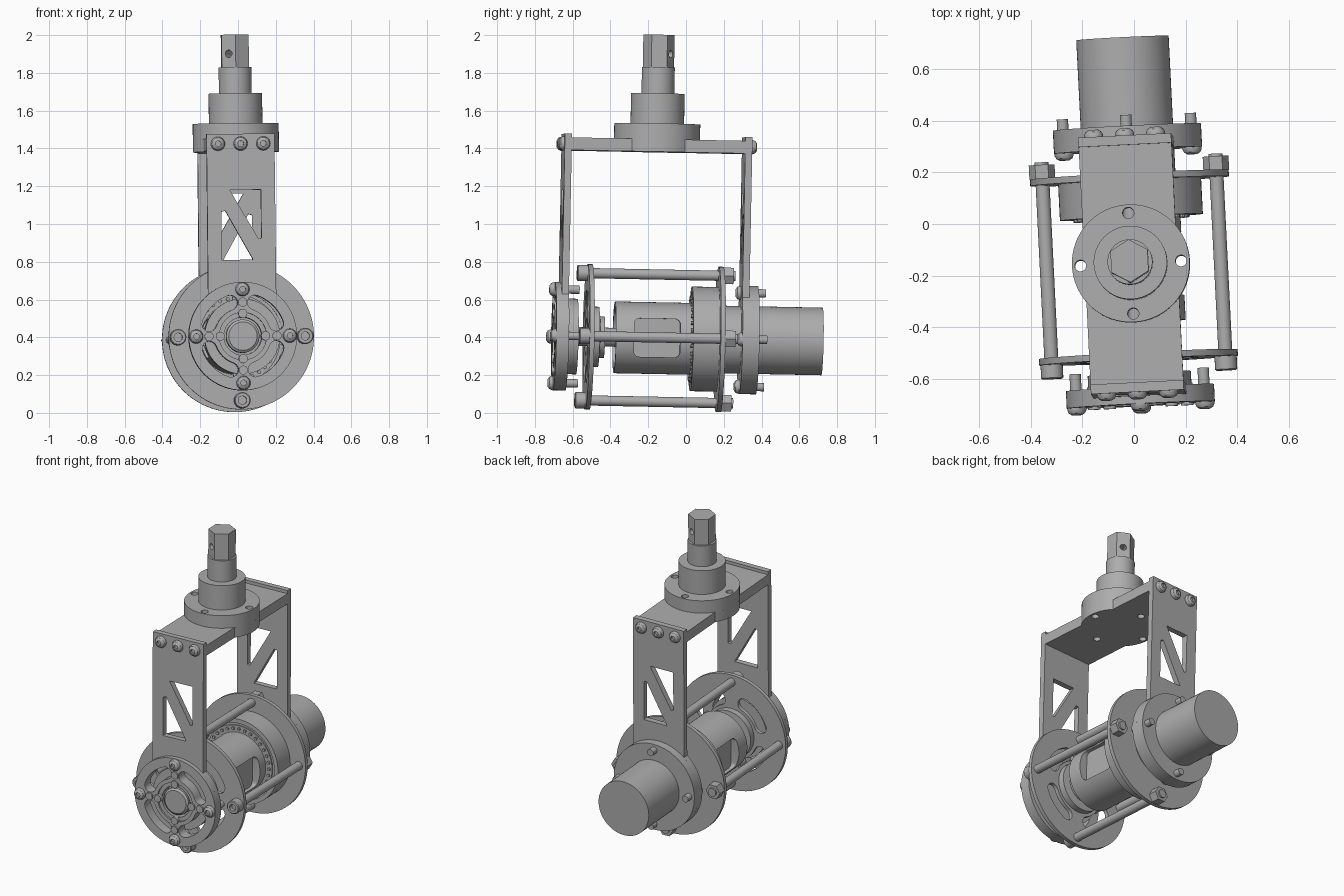
import bpy, bmesh, math
from mathutils import Matrix, Vector

cube = bpy.data.objects.get("Cube")
if cube:
    bpy.data.objects.remove(cube, do_unlink=True)

metal = bpy.data.materials.new("grey_metal")
GREY = (0.42, 0.42, 0.42, 1)
metal.use_nodes = True
metal.diffuse_color = GREY
metal.node_tree.nodes["Principled BSDF"].inputs["Base Color"].default_value = GREY

# The assembly leans slightly; parts are made upright around the drum axis
PLACE = (Matrix.Translation((0, -0.174, 0.396)) @ Matrix.Rotation(0.05, 4, 'Z')
         @ Matrix.Rotation(-0.02, 4, 'X') @ Matrix.Rotation(-0.01, 4, 'Y'))
AXES = {'X': lambda u, v, w: (w, u, v), 'Y': lambda u, v, w: (u, w, v),
        'Z': lambda u, v, w: (u, v, w), 'BACK': lambda u, v, w: (-u, -w, v)}
parts = []


def finish(name, bm, axis, at=(0, 0)):
    for v in bm.verts:
        v.co = PLACE @ Vector(AXES[axis](v.co.x + at[0], v.co.y + at[1], v.co.z))
    bmesh.ops.remove_doubles(bm, verts=bm.verts, dist=1e-5)
    bmesh.ops.recalc_face_normals(bm, faces=bm.faces)
    mesh = bpy.data.meshes.new(name)
    bm.to_mesh(mesh)
    bm.free()
    mesh.materials.append(metal)
    ob = bpy.data.objects.new(name, mesh)
    bpy.context.collection.objects.link(ob)
    parts.append(ob)
    return ob


def slab(name, loops, w0, w1, axis='Y', at=(0, 0)):
    """Flat outline with holes, extruded from w0 to w1."""
    cu = bpy.data.curves.new("outline", 'CURVE')
    cu.dimensions = '2D'
    cu.fill_mode = 'BOTH'
    cu.extrude = abs(w1 - w0) / 2
    for pts in loops:
        sp = cu.splines.new('POLY')
        sp.points.add(len(pts) - 1)
        for p, (u, v) in zip(sp.points, pts):
            p.co = (u, v, 0, 1)
        sp.use_cyclic_u = True
    tmp = bpy.data.objects.new("outline", cu)
    mesh = bpy.data.meshes.new_from_object(tmp)
    bm = bmesh.new()
    bm.from_mesh(mesh)
    bmesh.ops.translate(bm, verts=bm.verts, vec=(0, 0, (w0 + w1) / 2))
    bpy.data.objects.remove(tmp)
    bpy.data.curves.remove(cu)
    bpy.data.meshes.remove(mesh)
    return finish(name, bm, axis, at)


def lathe(name, profile, axis='Y', at=(0, 0), steps=48):
    """Turned part from (radius, depth) points."""
    bm = bmesh.new()
    vs = [bm.verts.new((r, 0, d)) for r, d in profile]
    es = [bm.edges.new(pair) for pair in zip(vs, vs[1:])]
    bmesh.ops.spin(bm, geom=vs + es, cent=(0, 0, 0), axis=(0, 0, 1),
                   angle=math.tau, steps=steps)
    bmesh.ops.remove_doubles(bm, verts=bm.verts, dist=1e-5)
    bmesh.ops.dissolve_degenerate(bm, edges=bm.edges, dist=1e-6)
    return finish(name, bm, axis, at)


def rod(name, r, w0, w1, axis='Y', at=(0, 0), steps=24):
    return lathe(name, [(0, w0), (r, w0), (r, w1), (0, w1)], axis, at, steps)


def arc(r, a0, a1, n=16, c=(0, 0)):
    angs = [math.radians(a0 + (a1 - a0) * i / n) for i in range(n + 1)]
    return [(c[0] + r * math.cos(a), c[1] + r * math.sin(a)) for a in angs]


def circle(r, n=64, c=(0, 0)):
    return arc(r, 0, 360 - 360 / n, n - 1, c)


def slots(r0, r1, half):
    """Four curved slots between the ribs, with rounded ends."""
    mid, cap = (r0 + r1) / 2, (r1 - r0) / 2
    out = []
    for m in (45, 135, 225, 315):
        a, b = m - half, m + half
        ends = [(mid * math.cos(math.radians(t)), mid * math.sin(math.radians(t))) for t in (a, b)]
        out.append(arc(r1, a, b) + arc(cap, b, b + 180, 8, ends[1])[1:-1]
                   + arc(r0, b, a) + arc(cap, a + 180, a + 360, 8, ends[0])[1:-1])
    return out


def ring(r):
    return [(r, 0), (0, r), (-r, 0), (0, -r)]


def cut(ob, cutter):
    mod = ob.modifiers.new("cut", 'BOOLEAN')
    mod.object = cutter
    mod.solver = 'EXACT'
    bpy.context.view_layer.objects.active = ob
    bpy.ops.object.modifier_apply(modifier="cut")
    parts.remove(cutter)
    bpy.data.objects.remove(cutter)


def screw_head(name, w, way, axis, at, r=0.037):
    """Button head with a socket, growing from w."""
    prof = [(0, 0), (r, 0), (r, .008), (r * .85, .02), (r * .5, .028),
            (r * .4, .028), (r * .4, .014), (0, .014)]
    lathe(name, [(a, w + way * d) for a, d in prof], axis, at, 24)


# Crossbar with a round middle, and the drive stack above it
bolt_holes = [circle(0.022, 20, c) for c in ring(0.195)]
bar = ([(-.18, -.46), (.18, -.46)] + arc(.228, -38, 38)
       + [(.18, .46), (-.18, .46)] + arc(.228, 142, 218))
slab("crossbar", [bar] + bolt_holes, 0.985, 1.052, 'Z')
slab("top_flange", [circle(.228)] + bolt_holes, 1.052, 1.135, 'Z')
lathe("top_boss", [(0, 1.13), (.142, 1.13), (.142, 1.295), (.087, 1.295),
                   (.087, 1.434), (0, 1.434)], 'Z')
hexagon = slab("hex_shaft", [arc(.083, 30, 330, 5)], 1.434, 1.606, 'Z')
pin = rod("pin_cutter", 0.02, -0.2, 0.2, 'Y', (0, 1.505))
middle = PLACE @ Matrix.Rotation(math.radians(-30), 4, 'Z') @ PLACE.inverted()
pin.data.transform(middle)
cut(hexagon, pin)

# Legs: strap running into a round foot, with two triangular windows
leg = [(.18, 1.072), (-.18, 1.072)] + arc(.287, 129, 411, 60)
low_window = [(-.105, .405), (.06, .405), (-.085, .665), (-.105, .66)]
high_window = [(.105, .775), (-.06, .775), (.09, .515), (.105, .52)]
for name, axis in (("front", 'Y'), ("back", 'BACK')):
    holes = slots(.15, .228, 25) + [circle(.125)] if name == "front" else []
    slab(name + "_leg", [leg, low_window, high_window] + holes, -.497, -.46, axis)
    for i, u in enumerate((-.12, 0, .12)):
        screw_head(f"{name}_leg_screw_{i}", -.497, -1, axis, (u, 1.02))

# Front bearing group
slab("front_disc", [circle(.287), circle(.125)] + slots(.15, .228, 25), -.527, -.497)
slab("hub_ring", [circle(.125), circle(.1)], -.515, -.44)
lathe("hub_cap", [(0, -.522), (.075, -.522), (.088, -.512), (.088, -.44), (0, -.44)])
rod("bearing", .2, -.46, -.405, steps=64)
rod("center_shaft", .05, -.41, -.2)
lathe("inner_collar", [(0, -.335), (.16, -.335), (.16, -.29), (.11, -.285),
                       (.11, -.26), (0, -.26)])
for i, at in enumerate(ring(.248)):
    screw_head(f"front_disc_screw_{i}", -.527, -1, 'Y', at)
    rod(f"front_disc_stud_{i}", .022, -.527, -.395, at=at)
for r in (.18, .12):
    for i, at in enumerate(ring(r)):
        rod(f"dowel_{i}", .024, -.537, -.45, at=at, steps=16)

# Cage: two plates joined by four rods
slab("cage_front_plate", [circle(.385, 96), circle(.1)] + slots(.18, .265, 22), -.355, -.33)
slab("cage_back_plate", [circle(.385, 96), circle(.15)], .34, .365)
for i, at in enumerate(ring(.337)):
    rod(f"cage_rod_{i}", .027, -.36, .43, at=at)
    lathe(f"cage_rod_head_{i}", [(0, -.355), (.043, -.355), (.043, -.405), (.038, -.41),
                                 (.022, -.41), (.022, -.385), (0, -.385)], at=at, steps=24)
    slab(f"cage_nut_{i}", [circle(.05, 6)], .365, .42, at=at)

# Drum with side windows, gearbox and motor
drum = lathe("drum", [(0, -.19), (.16, -.19), (.165, -.206), (.19, -.206),
                      (.19, .21), (0, .21)], steps=64)
window = []
for cx, cy, a in ((.105, .072, 0), (-.08, .072, 90), (-.08, -.072, 180), (.105, -.072, 270)):
    window += arc(.03, a, a + 90, 6, (cx, cy))
for side in (1, -1):
    cut(drum, slab("window_cutter", [window], side * .135, side * .25, 'X'))
lathe("gearbox", [(0, .2), (.235, .2), (.235, .208), (.25, .208), (.25, .2),
                  (.277, .2), (.277, .345), (0, .345)], steps=64)
for i, (u, v) in enumerate(circle(.215, 32)):
    rod(f"gearbox_rivet_{i}", .01, .19, .205, at=(u, v), steps=8)
lathe("motor", [(0, .34), (.179, .34), (.179, .895), (0, .895)], steps=64)
lathe("motor_flange", [(0, .497), (.287, .497), (.287, .55), (.179, .55), (0, .55)], steps=64)
for i, at in enumerate(ring(.248)):
    screw_head(f"motor_screw_{i}", .46, -1, 'Y', at)
    rod(f"motor_stud_{i}", .022, .45, .592, at=at)

# Smooth round walls, crisp edges
bpy.ops.object.select_all(action='DESELECT')
for ob in parts:
    ob.select_set(True)
bpy.context.view_layer.objects.active = parts[0]
bpy.ops.object.shade_smooth_by_angle(angle=math.radians(30))
